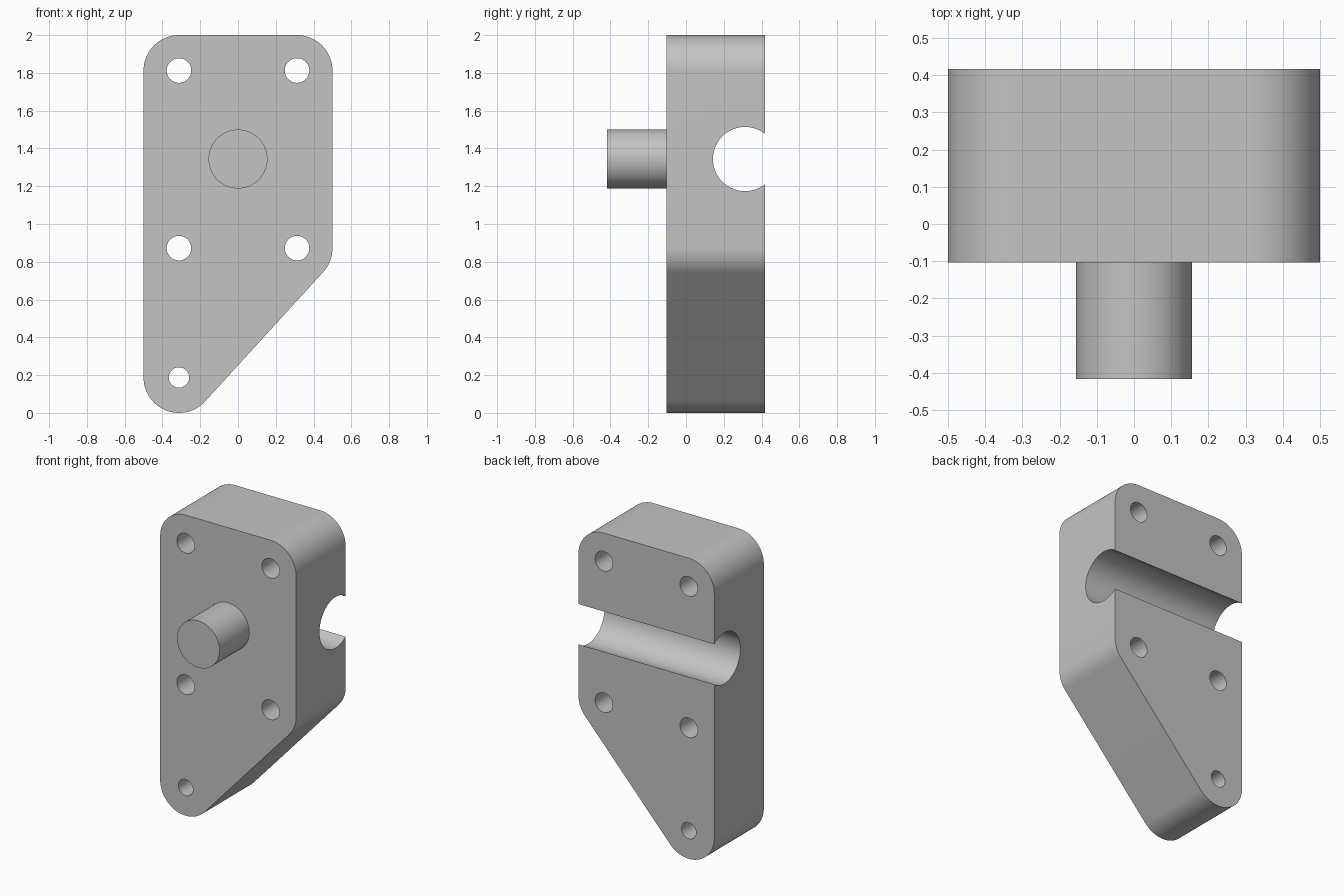
import bpy
import bmesh
from math import atan2, cos, sin, pi, radians
from mathutils import Matrix, Vector

default = bpy.data.objects.get("Cube")
if default:
    bpy.data.objects.remove(default, do_unlink=True)

FRONT, BACK = -0.104, 0.417
SIDE, CORNER = 0.3125, 0.1875
TOP_Z, MID_Z, LOW_Z = 1.8125, 0.872, 0.1875
PIN_Z = 1.344

grey = bpy.data.materials.new("plain grey")
grey.use_nodes = True
grey.diffuse_color = (0.55, 0.55, 0.55, 1)
grey.node_tree.nodes["Principled BSDF"].inputs["Base Color"].default_value = grey.diffuse_color


def make_object(name, bm):
    bmesh.ops.recalc_face_normals(bm, faces=bm.faces)
    mesh = bpy.data.meshes.new(name)
    bm.to_mesh(mesh)
    bm.free()
    mesh.materials.append(grey)
    obj = bpy.data.objects.new(name, mesh)
    bpy.context.collection.objects.link(obj)
    return obj


def cylinder(name, start, end, radius, segments=64):
    start, end = Vector(start), Vector(end)
    axis = end - start
    turn = axis.to_track_quat('Z', 'Y').to_matrix().to_4x4()
    bm = bmesh.new()
    bmesh.ops.create_cone(bm, cap_ends=True, segments=segments, radius1=radius,
                          radius2=radius, depth=axis.length,
                          matrix=Matrix.Translation((start + end) / 2) @ turn)
    return make_object(name, bm)


def activate(obj):
    bpy.ops.object.select_all(action='DESELECT')
    obj.select_set(True)
    bpy.context.view_layer.objects.active = obj


def smooth(obj):
    activate(obj)
    bpy.ops.object.shade_smooth_by_angle(angle=radians(30))


# Plate: rounded outline with a slanted lower edge, extruded front to back
slant = atan2(MID_Z - LOW_Z, 2 * SIDE) - pi / 2
corners = [
    (-SIDE, LOW_Z, -pi, slant),
    (SIDE, MID_Z, slant, 0),
    (SIDE, TOP_Z, 0, pi / 2),
    (-SIDE, TOP_Z, pi / 2, pi),
]
bm = bmesh.new()
outline = []
for cx, cz, a0, a1 in corners:
    steps = max(8, round((a1 - a0) / radians(4)))
    for i in range(steps + 1):
        a = a0 + (a1 - a0) * i / steps
        outline.append(bm.verts.new((cx + CORNER * cos(a), FRONT, cz + CORNER * sin(a))))
face = bm.faces.new(outline)
extruded = bmesh.ops.extrude_face_region(bm, geom=[face])
moved = [v for v in extruded["geom"] if isinstance(v, bmesh.types.BMVert)]
bmesh.ops.translate(bm, verts=moved, vec=(0, BACK - FRONT, 0))
plate = make_object("mounting_plate", bm)

# Bolt holes and the open round channel across the back
holes = [(x, z, 0.065) for x in (-SIDE, SIDE) for z in (TOP_Z, MID_Z)]
holes.append((-SIDE, LOW_Z, 0.054))
cutters = [cylinder("hole_cutter", (x, -1, z), (x, 1, z), r, 48) for x, z, r in holes]
cutters.append(cylinder("channel_cutter", (-1, 0.3125, PIN_Z), (1, 0.3125, PIN_Z), 0.17, 96))
for cutter in cutters:
    cutter.hide_render = True
    cut = plate.modifiers.new("cut", 'BOOLEAN')
    cut.operation = 'DIFFERENCE'
    cut.solver = 'EXACT'
    cut.object = cutter
    activate(plate)
    bpy.ops.object.modifier_apply(modifier=cut.name)
    bpy.data.objects.remove(cutter, do_unlink=True)
smooth(plate)

# Round pin on the front
pin = cylinder("front_pin", (0, -0.417, PIN_Z), (0, FRONT + 0.01, PIN_Z), 0.156)
smooth(pin)
